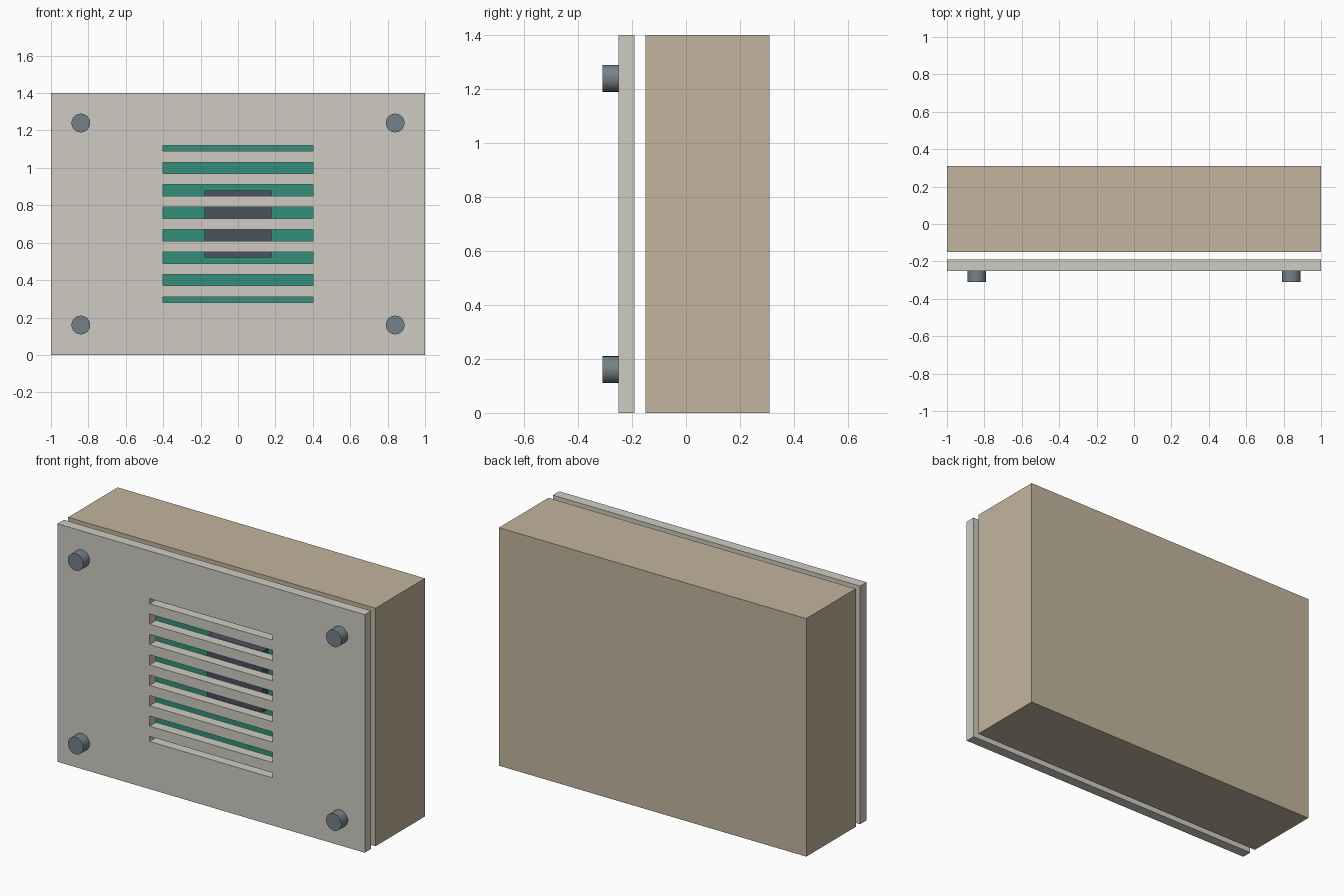
import bpy, bmesh
from math import pi, radians

if "Cube" in bpy.data.objects:
    bpy.data.objects.remove(bpy.data.objects["Cube"])


def material(name, rgb):
    m = bpy.data.materials.new(name)
    m.diffuse_color = (*rgb, 1)
    m.use_nodes = True
    m.node_tree.nodes["Principled BSDF"].inputs["Base Color"].default_value = m.diffuse_color
    return m


TAN = material("tan_plastic", (0.54, 0.46, 0.34))
PALE = material("pale_plate", (0.62, 0.60, 0.54))
STEEL = material("steel", (0.18, 0.22, 0.25))
GREEN = material("board_green", (0.03, 0.28, 0.19))
DARK = material("chip_dark", (0.07, 0.085, 0.105))


def finish(bm, name, mat):
    bmesh.ops.recalc_face_normals(bm, faces=bm.faces)
    me = bpy.data.meshes.new(name)
    bm.to_mesh(me)
    bm.free()
    me.materials.append(mat)
    ob = bpy.data.objects.new(name, me)
    bpy.context.collection.objects.link(ob)
    return ob


def box_bm(x0, x1, y0, y1, z0, z1):
    bm = bmesh.new()
    bmesh.ops.create_cube(bm, size=1)
    for v in bm.verts:
        v.co = (x1 if v.co.x > 0 else x0,
                y1 if v.co.y > 0 else y0,
                z1 if v.co.z > 0 else z0)
    return bm


def cylinder(name, x, z, y0, y1, r, mat):
    bpy.ops.mesh.primitive_cylinder_add(
        vertices=32, radius=r, depth=y1 - y0,
        location=(x, (y0 + y1) / 2, z), rotation=(pi / 2, 0, 0))
    ob = bpy.context.object
    ob.name = name
    ob.data.materials.append(mat)
    bpy.ops.object.shade_smooth_by_angle(angle=radians(40))


# Housing: open-fronted tray
bm = box_bm(-1, 1, -0.15, 0.31, 0, 1.4)
bm.normal_update()
front = min(bm.faces, key=lambda f: f.calc_center_median().y)
bmesh.ops.inset_region(bm, faces=[front], thickness=0.06)
inner = bmesh.ops.extrude_discrete_faces(bm, faces=[front])["faces"][0]
for v in inner.verts:
    v.co.y = 0.25
finish(bm, "housing", TAN)

# Front plate: cells laid out around the vent slots, then thickened
xs = [-1, -0.4, 0.4, 1]
zs = [0, 0.28]
for i in range(7):
    c = 0.34 + 0.12 * i
    zs += [c - 0.03, c + 0.03]
zs += [1.12, 1.4]
bm = bmesh.new()
grid = [[bm.verts.new((x, -0.25, z)) for x in xs] for z in zs]
for j in range(len(zs) - 1):
    for i in range(3):
        if i == 1 and j % 2 == 1:
            continue  # vent slot
        bm.faces.new((grid[j][i], grid[j][i + 1],
                      grid[j + 1][i + 1], grid[j + 1][i]))
ext = bmesh.ops.extrude_face_region(bm, geom=bm.faces[:], use_keep_orig=True)
for v in ext["geom"]:
    if isinstance(v, bmesh.types.BMVert):
        v.co.y = -0.19
finish(bm, "vented_front_plate", PALE)

# Corner screws and board standoffs
for x in (-1, 1):
    for z in (-1, 1):
        cylinder("corner_screw", 0.84 * x, 0.7 + 0.54 * z, -0.31, -0.25, 0.05, STEEL)
        cylinder("board_standoff", 0.6 * x, 0.7 + 0.4 * z, 0.06, 0.25, 0.04, STEEL)

# Circuit board and its components
finish(box_bm(-0.7, 0.7, 0.02, 0.06, 0.2, 1.2), "circuit_board", GREEN)
finish(box_bm(-0.18, 0.18, -0.03, 0.02, 0.52, 0.88), "main_chip", DARK)
